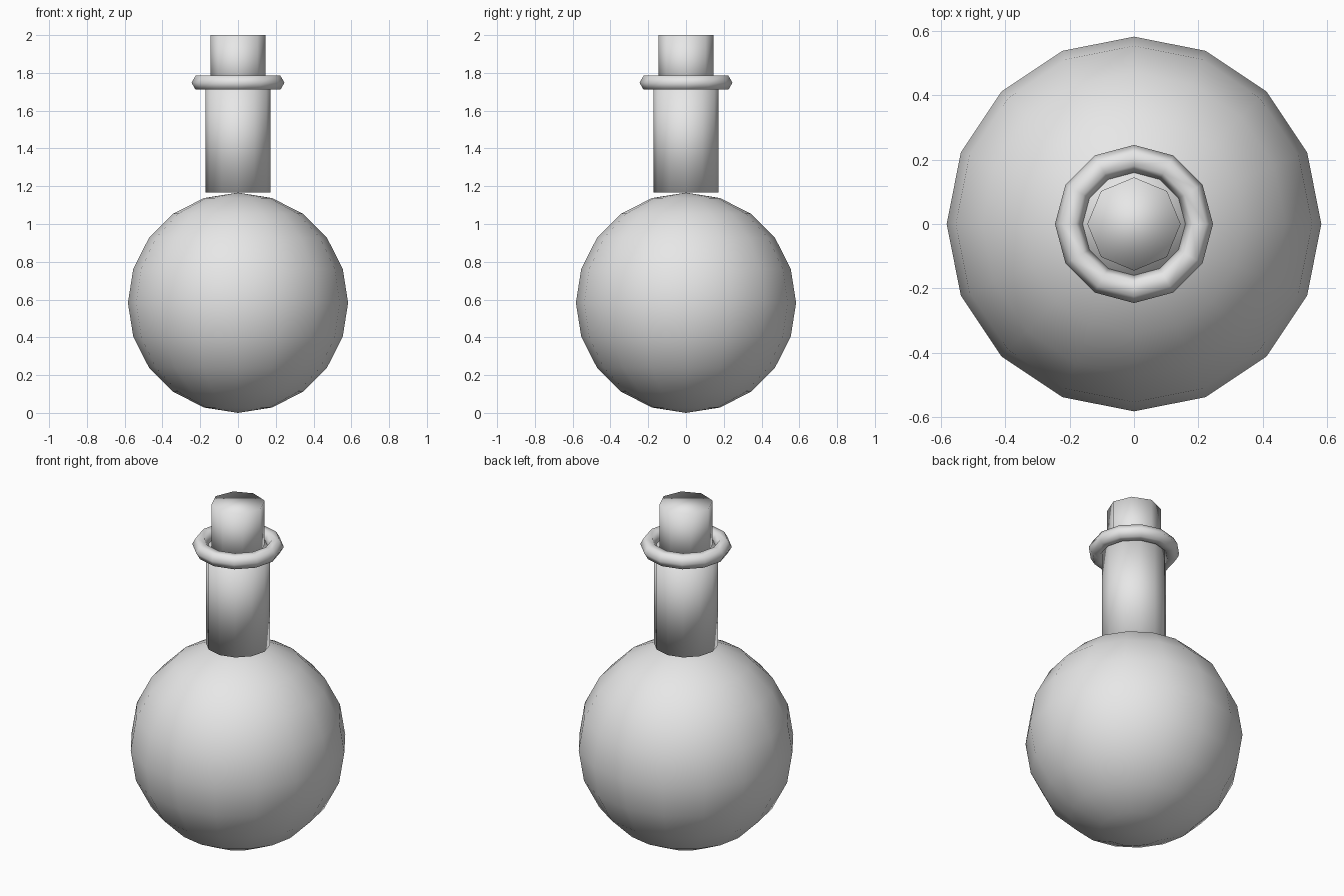
import bpy

cube = bpy.data.objects.get("Cube")
if cube:
    bpy.data.objects.remove(cube, do_unlink=True)

# One plain grey for the whole flask
GREY = (0.8, 0.8, 0.8, 1.0)
mat = bpy.data.materials.new("plain grey")
mat.use_nodes = True
mat.diffuse_color = GREY
mat.node_tree.nodes["Principled BSDF"].inputs["Base Color"].default_value = GREY


def finish(name):
    """Name the active part, colour it and shade it fully smooth."""
    obj = bpy.context.object
    obj.name = name
    obj.data.materials.clear()
    obj.data.materials.append(mat)
    bpy.ops.object.shade_smooth()
    return obj


def cylinder(name, sides, radius, bottom, top):
    bpy.ops.mesh.primitive_cylinder_add(
        vertices=sides, radius=radius, depth=top - bottom,
        end_fill_type='NGON', location=(0, 0, (bottom + top) / 2))
    return finish(name)


# Round body
BODY = 0.583
bpy.ops.mesh.primitive_uv_sphere_add(
    segments=16, ring_count=10, radius=BODY, location=(0, 0, BODY))
finish("flask_body")

# Neck resting on the top of the body
cylinder("flask_neck", 12, 0.173, 2 * BODY, 1.745)

# Lip ring around the neck opening
bpy.ops.mesh.primitive_torus_add(
    major_segments=12, minor_segments=6, major_radius=0.203,
    minor_radius=0.043, location=(0, 0, 1.748))
finish("lip_ring")

# Stopper
cylinder("stopper", 8, 0.145, 1.70, 2.0)
